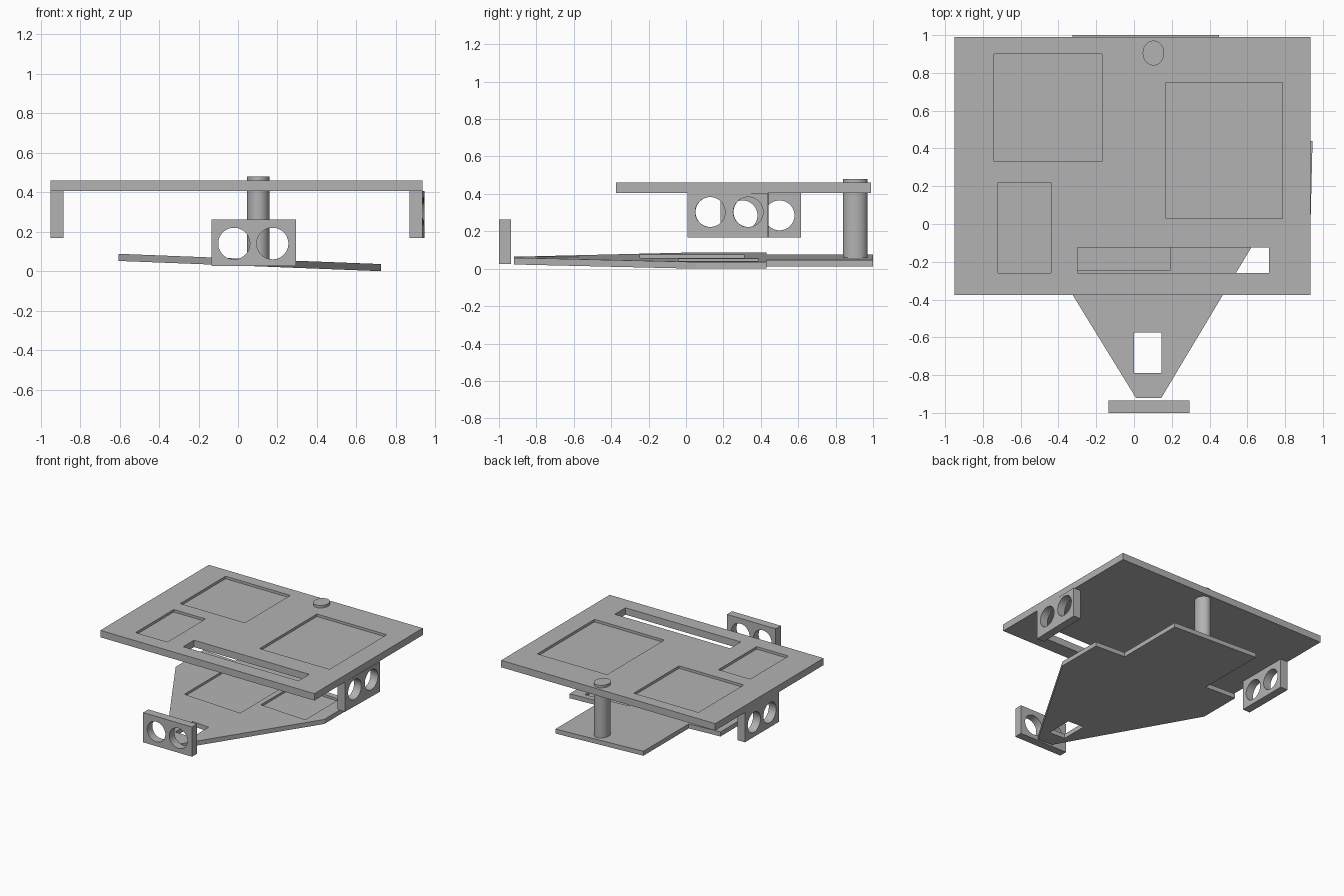
import bpy, bmesh, math
from mathutils import Matrix, Vector

if "Cube" in bpy.data.objects:
    bpy.data.objects.remove(bpy.data.objects["Cube"])

grey = bpy.data.materials.new("plain grey")
grey.use_nodes = True
grey.diffuse_color = (0.45, 0.45, 0.45, 1)
grey.node_tree.nodes["Principled BSDF"].inputs["Base Color"].default_value = grey.diffuse_color


def add(name, bm):
    bmesh.ops.recalc_face_normals(bm, faces=bm.faces)
    mesh = bpy.data.meshes.new(name)
    bm.to_mesh(mesh)
    bm.free()
    mesh.materials.append(grey)
    obj = bpy.data.objects.new(name, mesh)
    bpy.context.collection.objects.link(obj)
    return obj


def box(name, x, y, z):
    bm = bmesh.new()
    bmesh.ops.create_cube(bm, size=1)
    for v in bm.verts:
        v.co = [r[0] + (c + 0.5) * (r[1] - r[0]) for c, r in zip(v.co, (x, y, z))]
    return add(name, bm)


def rod(name, centre, rx, ry, depth, axis="Z"):
    bm = bmesh.new()
    bmesh.ops.create_cone(bm, cap_ends=True, segments=48, radius1=1, radius2=1, depth=depth)
    bmesh.ops.scale(bm, vec=(rx, ry, 1), verts=bm.verts)
    if axis != "Z":
        turn = Matrix.Rotation(math.pi / 2, 3, "X" if axis == "Y" else "Y")
        bmesh.ops.rotate(bm, matrix=turn, verts=bm.verts)
    bmesh.ops.translate(bm, vec=Vector(centre), verts=bm.verts)
    return add(name, bm)


def cut(obj, cutters):
    for c in cutters:
        mod = obj.modifiers.new("cut", "BOOLEAN")
        mod.operation, mod.solver, mod.object = "DIFFERENCE", "EXACT", c
        bpy.context.view_layer.objects.active = obj
        bpy.ops.object.modifier_apply(modifier=mod.name)
        bpy.data.objects.remove(c)


def smooth(obj):
    bpy.ops.object.select_all(action="DESELECT")
    obj.select_set(True)
    bpy.context.view_layer.objects.active = obj
    bpy.ops.object.shade_smooth_by_angle(angle=math.radians(30))


# Upper deck with three shallow pockets and one through slot
deck = box("upper_deck", (-0.95, 0.935), (-0.375, 0.99), (0.405, 0.46))
pockets = [((-0.74, -0.17), (0.33, 0.90)),
           ((0.17, 0.785), (0.03, 0.75)),
           ((-0.72, -0.44), (-0.26, 0.22))]
cut(deck, [box("cutter", x, y, (0.44, 0.6)) for x, y in pockets])
cut(deck, [box("cutter", (-0.30, 0.715), (-0.26, -0.125), (0.3, 0.6))])

# Lower deck: tapered nose, side wings and a rear tail
outline = [(0.01, -0.92), (0.145, -0.92), (0.725, 0.05), (0.725, 0.43), (0.45, 0.43),
           (0.45, 1), (-0.325, 1), (-0.325, 0.43), (-0.605, 0.43), (-0.605, 0.08)]
bm = bmesh.new()
face = bm.faces.new([bm.verts.new((x, y, 0)) for x, y in outline])
top = bmesh.ops.extrude_face_region(bm, geom=[face])["geom"]
bmesh.ops.translate(bm, vec=(0, 0, 0.036),
                    verts=[g for g in top if isinstance(g, bmesh.types.BMVert)])
base = add("lower_deck", bm)
cut(base, [box("cutter", (0, 0.145), (-0.79, -0.575), (-0.1, 0.1)),
           box("cutter", (-0.30, 0.19), (-0.245, 0.31), (0.018, 0.1)),
           box("cutter", (0.23, 0.62), (-0.04, 0.385), (0.018, 0.1))])
# The lower deck leans down towards its left side
for v in base.data.vertices:
    v.co.z += (0.725 - v.co.x) * 0.039

# Support post through the rear of the upper deck
smooth(rod("support_post", (0.103, 0.905, 0.265), 0.057, 0.066, 0.43))


# Sensor brackets with two round holes
def bracket(name, x, y, z, axis, holes):
    obj = box(name, x, y, z)
    cut(obj, [rod("cutter", h, 0.08, 0.08, 0.3, axis) for h in holes])
    smooth(obj)
    return obj


bracket("front_bracket", (-0.135, 0.295), (-1, -0.935), (0.025, 0.262), "Y",
        [(x, -0.97, 0.14) for x in (-0.02, 0.175)])
bracket("right_bracket", (-0.95, -0.885), (0.185, 0.615), (0.168, 0.405), "X",
        [(-0.92, y, 0.285) for y in (0.302, 0.5)])
left = bracket("left_bracket", (0.875, 0.94), (0.01, 0.44), (0.168, 0.405), "X",
               [(0.91, y, 0.303) for y in (0.13, 0.333)])
pivot = Matrix.Translation((0.91, 0.225, 0))
left.data.transform(pivot @ Matrix.Rotation(math.radians(-1.4), 4, "Z") @ pivot.inverted())
